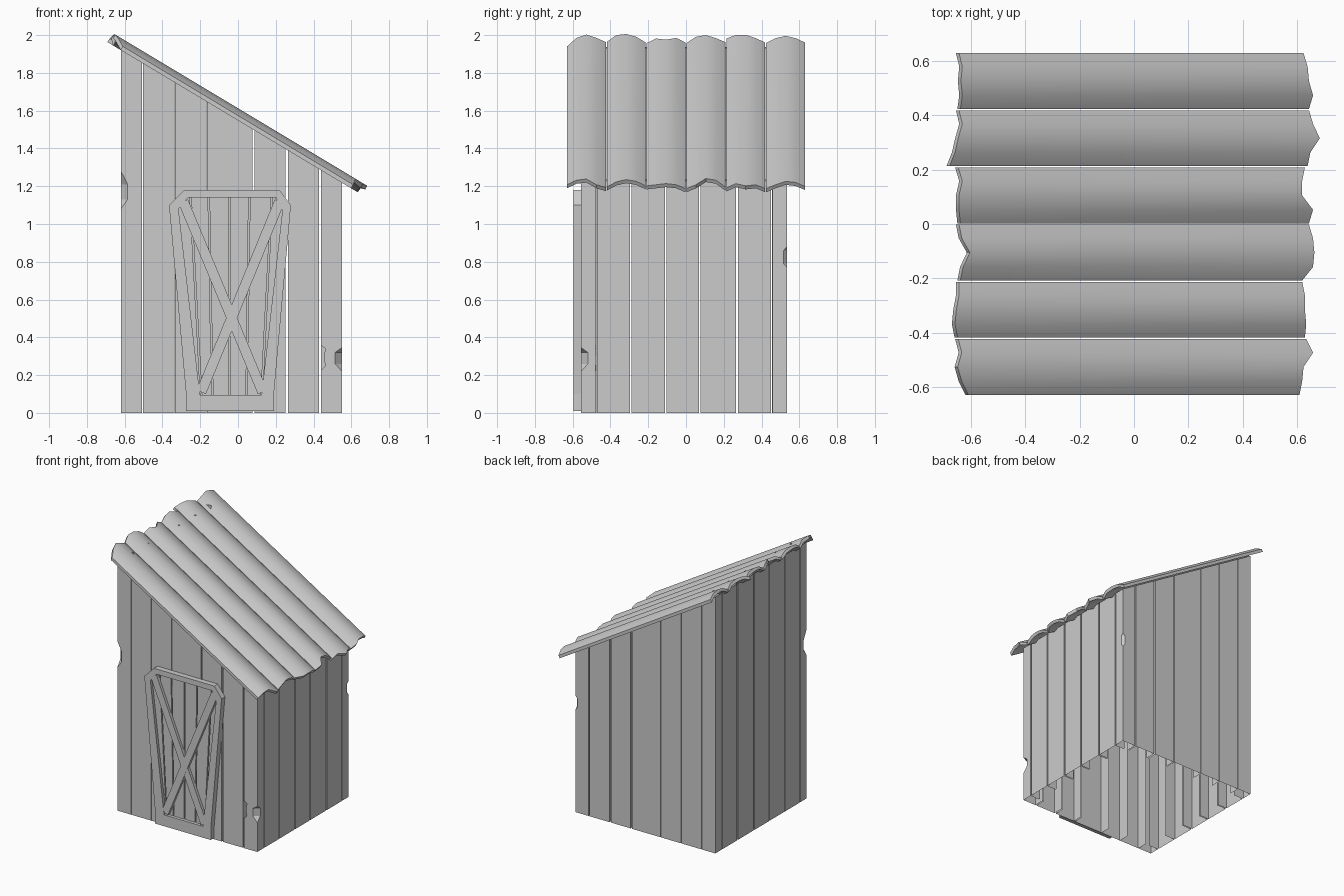
import bpy, bmesh, math
from mathutils import Vector
from mathutils.geometry import normal

if "Cube" in bpy.data.objects:
    bpy.data.objects.remove(bpy.data.objects["Cube"])


def make(name, verts, faces):
    me = bpy.data.meshes.new(name)
    me.from_pydata([tuple(v) for v in verts], [], faces)
    ob = bpy.data.objects.new(name, me)
    bpy.context.collection.objects.link(ob)
    return ob


def fix_normals(ob):
    bm = bmesh.new()
    bm.from_mesh(ob.data)
    bmesh.ops.recalc_face_normals(bm, faces=bm.faces)
    bm.to_mesh(ob.data)
    bm.free()
    return ob


def roof_z(x):
    return 1.565 - 0.6 * x


# Walls: hollow-backed planks with edge returns going inward
X0, X1, Y0, Y1 = -0.62, 0.55, -0.555, 0.535
RETURN = 0.08
X_PLANKS = [(X0, -.507), (-.503, -.337), (-.333, -.167), (-.163, .078),
            (.088, .252), (.265, .43), (.44, X1)]
Y_PLANKS = [(Y0, -.478), (-.470, -.296), (-.288, -.112), (-.102, .068),
            (.078, .265), (.275, .45), (.458, Y1)]
WALLS = {
    "front": (X_PLANKS, lambda u, z: Vector((u, Y0, z)), Vector((0, -1, 0))),
    "back": (X_PLANKS, lambda u, z: Vector((u, Y1, z)), Vector((0, 1, 0))),
    "left": (Y_PLANKS, lambda u, z: Vector((X0, u, z)), Vector((-1, 0, 0))),
    "right": (Y_PLANKS, lambda u, z: Vector((X1, u, z)), Vector((1, 0, 0))),
}

# Chipped corners: x side, y side, four heights, inset
CHIPS = [("left", "front", (1.08, 1.13, 1.21, 1.28), .036),
         ("right", "front", (.22, .26, .32, .345), .036),
         ("right", "back", (.77, .79, .86, .88), .018)]
notches = {("front", 6, "lo"): [(0, .225), (.022, .25), (.014, .30), (.024, .34), (0, .355)]}
for sx, sy, h, d in CHIPS:
    cut = [(0, h[0]), (d, h[1]), (d, h[2]), (0, h[3])]
    for wall, other in ((sx, sy), (sy, sx)):
        at_lo = other in ("left", "front")
        notches[(wall, 0 if at_lo else 6, "lo" if at_lo else "hi")] = cut

for wall, (planks, place, out) in WALLS.items():
    for i, (lo, hi) in enumerate(planks):
        top = [roof_z(u) if wall in ("front", "back") else
               roof_z(X0 if wall == "left" else X1) for u in (lo, hi)]
        right = [(hi, 0)] + [(hi - d, z) for d, z in notches.get((wall, i, "hi"), [])] + [(hi, top[1])]
        left = [(lo, 0)] + [(lo + d, z) for d, z in notches.get((wall, i, "lo"), [])] + [(lo, top[0])]
        outline = right + left[::-1]
        n, nr = len(outline), len(right)
        returns = []
        if i < 6:
            returns += list(range(nr - 1))
        if i > 0:
            returns += list(range(nr, n - 1))
        v = [place(*p) for p in outline]
        flip = normal(v).dot(out) < 0
        verts = v + [p - out * RETURN for p in v]
        faces = [list(range(n))] + [[e + 1, e, e + n, e + 1 + n] for e in returns]
        if flip:
            faces = [f[::-1] for f in faces]
        make(f"{wall}_plank_{i + 1}", verts, faces)

for sx, sy, h, d in CHIPS:
    x, y = (X0 if sx == "left" else X1), (Y0 if sy == "front" else Y1)
    ix, iy = x - math.copysign(d, x), y - math.copysign(d, y)
    v = [Vector(p) for p in ((x, y, h[0]), (ix, y, h[1]), (x, iy, h[1]),
                             (ix, y, h[2]), (x, iy, h[2]), (x, y, h[3]))]
    faces = [(0, 2, 1), (1, 2, 4, 3), (3, 4, 5)]
    if normal([v[k] for k in faces[1]]).dot(Vector((x, y, 0))) < 0:
        faces = [f[::-1] for f in faces]
    make(f"chipped_corner_{sx}_{sy}", v, faces)


# Door
def prism(name, pts, front, back):
    n = len(pts)
    v = [(x, front, z) for x, z in pts] + [(x, back, z) for x, z in pts]
    f = [list(range(n)), list(range(2 * n - 1, n - 1, -1))]
    f += [[k, (k + 1) % n, (k + 1) % n + n, k + n] for k in range(n)]
    return fix_normals(make(name, v, f))


outer = [(-.275, .01), (.19, .01), (.19, .10), (.28, 1.10),
         (.22, 1.18), (-.285, 1.18), (-.365, 1.10), (-.275, .10)]
inner = [(-.20, .095), (.125, .095), (.135, .19), (.235, 1.07),
         (.20, 1.14), (-.265, 1.14), (-.315, 1.08), (-.21, .17)]
verts = [(x, y, z) for y in (-.596, -.555) for ring in (outer, inner) for x, z in ring]
faces = []
for k in range(8):
    j = (k + 1) % 8
    faces += [[k, j, j + 8, k + 8], [k + 16, j + 16, j + 24, k + 24],
              [k, j, j + 16, k + 16], [k + 8, j + 8, j + 24, k + 24]]
fix_normals(make("door_frame", verts, faces))

for k, (a, b) in enumerate((((-.29, 1.12), (.13, .11)), ((.22, 1.12), (-.195, .11)))):
    a, b = Vector(a), Vector(b)
    s = (b - a).normalized().orthogonal() * .027
    prism(f"door_brace_{k + 1}", [a + s, b + s, b - s, a - s], -.594 - .001 * k, -.572)

# Door boards fan out towards the top
tops = [-.345, -.252, -.155, -.047, .06, .18, .26]
bases = [-.26, -.192, -.135, -.045, .045, .122, .175]
for k in range(6):
    g = .004
    prism(f"door_board_{k + 1}", [(bases[k] + g, .03), (bases[k + 1] - g, .03),
          (tops[k + 1] - g, 1.09 if k == 5 else 1.15), (tops[k] + g, 1.09 if k == 0 else 1.15)],
          -.573, -.557)

# Roof: six arched sheets with ragged ends
LEFT = [(-.61, -.635, -.65, -.635, -.648), (-.65, -.66, -.655, -.645, -.645),
        (-.64, -.63, -.605, -.635, -.645), (-.64, -.645, -.645, -.633, -.648),
        (-.68, -.66, -.648, -.633, -.645), (-.64, -.633, -.638, -.633, -.645)]
RIGHT = [(.61, .62, .625, .66, .635), (.63, .635, .63, .63, .62),
         (.62, .66, .665, .66, .645), (.645, .66, .62, .62, .63),
         (.64, .65, .685, .66, .645), (.645, .66, .645, .64, .625)]
ACROSS = (0, .05, .103, .156, .206)
RISE = (0, .03, .039, .03, 0)
slope_n = Vector((.6, 0, 1)).normalized()
for i in range(6):
    verts = []
    for layer in (0, .022):
        for ends in (LEFT[i], RIGHT[i]):
            for x, dy, h in zip(ends, ACROSS, RISE):
                p = Vector((x, -.63 + .2108 * i + dy, 1.574 - .6 * x + h))
                verts.append(p - slope_n * layer)
    faces = []
    for k in range(4):
        faces += [[k, k + 1, k + 6, k + 5], [k + 10, k + 11, k + 16, k + 15],
                  [k, k + 1, k + 11, k + 10], [k + 5, k + 6, k + 16, k + 15]]
    faces += [[0, 5, 15, 10], [4, 9, 19, 14]]
    ob = fix_normals(make(f"roof_sheet_{i + 1}", verts, faces))
    bpy.ops.object.select_all(action='DESELECT')
    ob.select_set(True)
    bpy.context.view_layer.objects.active = ob
    bpy.ops.object.shade_smooth_by_angle(angle=math.radians(40))
